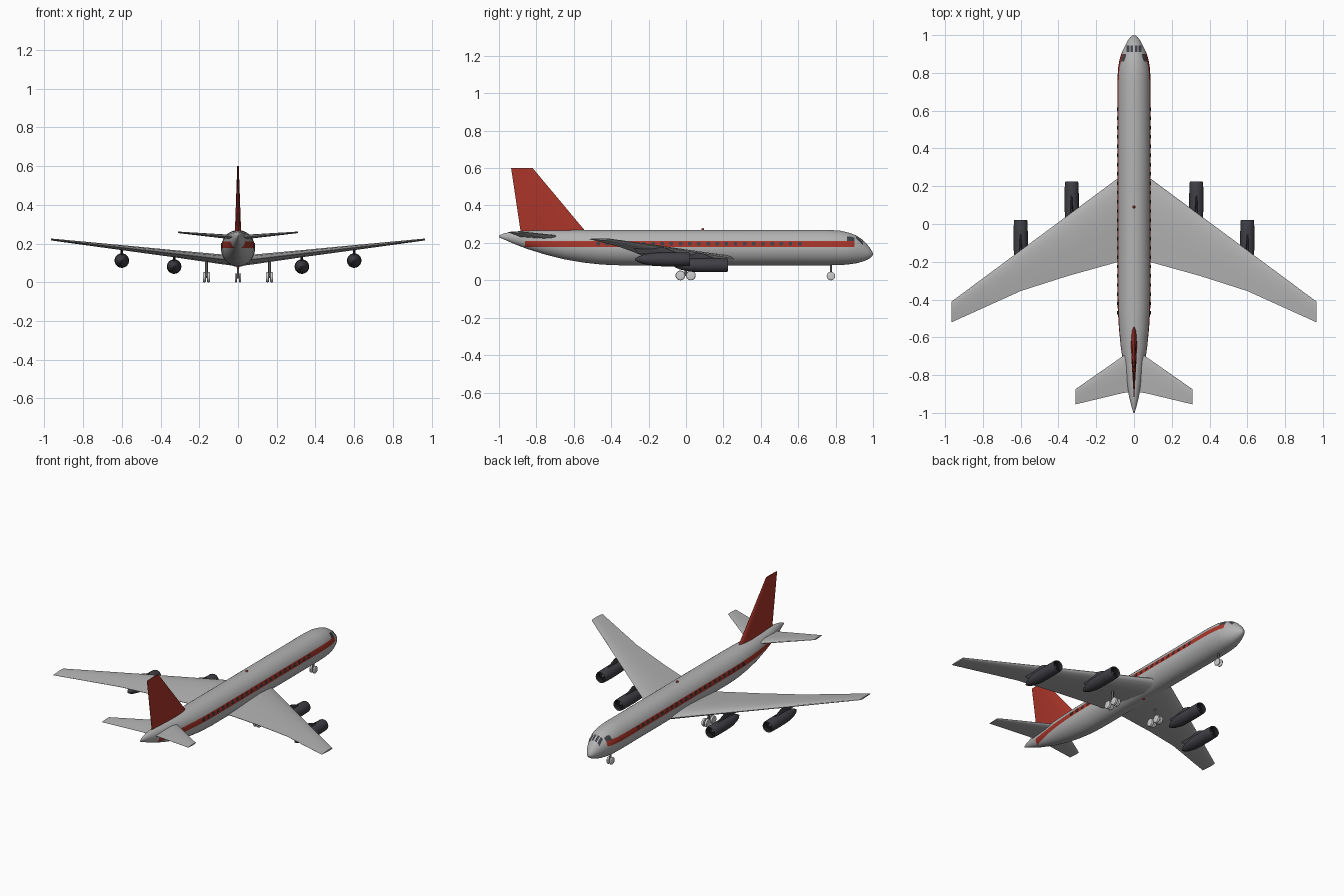
import bpy, bmesh, math
from mathutils import Vector, Matrix

if "Cube" in bpy.data.objects:
    bpy.data.objects.remove(bpy.data.objects["Cube"])

def mat(name, r, g, b):
    m = bpy.data.materials.new(name)
    m.diffuse_color = (r, g, b, 1)
    m.use_nodes = True
    m.node_tree.nodes["Principled BSDF"].inputs["Base Color"].default_value = m.diffuse_color
    return m

GREY = mat("body_grey", 0.45, 0.45, 0.45)
RED = mat("stripe_red", 0.40, 0.035, 0.022)
GLASS = mat("window_dark", 0.05, 0.055, 0.065)
DARK = mat("engine_dark", 0.05, 0.05, 0.06)
BLACK = mat("inlet_black", 0.012, 0.012, 0.014)
STRUT = mat("strut_grey", 0.12, 0.12, 0.12)
WHEEL = mat("wheel_light", 0.62, 0.62, 0.62)

def finish(name, bm, mats, angle=35, mirror=False):
    bmesh.ops.recalc_face_normals(bm, faces=bm.faces)
    me = bpy.data.meshes.new(name)
    bm.to_mesh(me)
    bm.free()
    for m in mats:
        me.materials.append(m)
    ob = bpy.data.objects.new(name, me)
    bpy.context.collection.objects.link(ob)
    if mirror:
        ob.modifiers.new("mirror", 'MIRROR')
    bpy.ops.object.select_all(action='DESELECT')
    ob.select_set(True)
    bpy.context.view_layer.objects.active = ob
    bpy.ops.object.shade_smooth_by_angle(angle=math.radians(angle))
    return ob

def loft(bm, rings):
    """Skin closed rings of points and cap both ends."""
    vs = [[bm.verts.new(p) for p in r] for r in rings]
    n = len(vs[0])
    for a, b in zip(vs, vs[1:]):
        for i in range(n):
            bm.faces.new((a[i], a[(i + 1) % n], b[(i + 1) % n], b[i]))
    bm.faces.new(vs[0])
    bm.faces.new(vs[-1])

# ---- fuselage: y, half width, top, bottom
STATIONS = [(-1, .003, .240, .230), (-.97, .012, .252, .217), (-.92, .025, .261, .195),
            (-.85, .039, .265, .168), (-.75, .055, .267, .137), (-.65, .070, .269, .112),
            (-.55, .080, .270, .095), (-.45, .086, .270, .084), (-.35, .088, .270, .080),
            (.2, .088, .270, .080), (.75, .088, .270, .080), (.82, .085, .266, .081),
            (.87, .077, .255, .085), (.91, .064, .240, .091), (.945, .047, .216, .100),
            (.97, .034, .190, .110), (.988, .021, .167, .121), (.997, .010, .151, .131),
            (1, .002, .142, .138)]
N = 48
bm = bmesh.new()
loft(bm, [[(w * math.cos(2 * math.pi * i / N), y,
            (t + b) / 2 + (t - b) / 2 * math.sin(2 * math.pi * i / N)) for i in range(N)]
          for y, w, t, b in STATIONS])

def cut(co, no, keep):
    faces = [f for f in bm.faces if keep(f.calc_center_median())]
    geom = set(faces)
    for f in faces:
        geom.update(f.edges)
        geom.update(f.verts)
    bmesh.ops.bisect_plane(bm, geom=list(geom), plane_co=co, plane_no=no, dist=1e-6)

# cut the outlines of stripe and cockpit panes, then colour by position
for y in (-.86, .86, .90, .945):
    cut((0, y, 0), (0, 1, 0), lambda c: True)
for z in (.178, .211):
    cut((0, 0, z), (0, 0, 1), lambda c: -.86 < c.y < .91)
for z in (.209, .235):
    cut((0, 0, z), (0, 0, 1), lambda c: .86 < c.y < .90)
for x in (.005, .019, .025, .040):
    for s in (-1, 1):
        cut((s * x, 0, 0), (1, 0, 0), lambda c: .91 < c.y < .945 and c.z > .18)
for f in bm.faces:
    c = f.calc_center_median()
    x = abs(c.x)
    if -.86 < c.y < .90 and .178 < c.z < .211:
        f.material_index = 1
    if .86 < c.y < .90 and .209 < c.z < .235 and x > .04:
        f.material_index = 2
    if .91 < c.y < .945 and c.z > .19 and (.005 < x < .019 or .025 < x < .040):
        f.material_index = 2
finish("fuselage", bm, [GREY, RED, GLASS], 40)

# ---- cabin windows: thin plates on the stripe
bm = bmesh.new()
for i in range(23):
    for s in (-1, 1):
        m = (Matrix.Translation((s * .0858, -.47 + i * .049, .195))
             @ Matrix.Rotation(-s * math.radians(11), 4, 'Y')
             @ Matrix.Diagonal((.004, .018, .017, 1)))
        bmesh.ops.create_cube(bm, size=1, matrix=m)
finish("cabin_windows", bm, [GLASS])

# ---- aerofoil surfaces: sections are (span, lead y, trail y, offset, half thickness)
HALF = [(.015, .3), (.06, .6), (.15, .85), (.32, 1), (.6, .72), (1, .06)]
FOIL = [(0, 0)] + HALF + [(t, -h) for t, h in reversed(HALF)]

def surface(name, sections, place, material, mirror=True):
    bm = bmesh.new()
    loft(bm, [[place(sp, le + (te - le) * t, off + th * h) for t, h in FOIL]
              for sp, le, te, off, th in sections])
    return finish(name, bm, [material], 30, mirror)

flat = lambda sp, y, o: (sp, y, o)
surface("wings", [(.03, .283, -.185, .112, .026), (.088, .240, -.202, .119, .025),
                  (.35, .046, -.275, .150, .018), (.60, -.139, -.355, .179, .013),
                  (.965, -.410, -.520, .221, .005)], flat, GREY)
surface("tailplanes", [(.01, -.665, -.888, .232, .011), (.06, -.70, -.895, .236, .011),
                       (.31, -.875, -.955, .258, .004)], flat, GREY)
surface("tail_fin", [(.235, -.510, -.882, 0, .016), (.265, -.540, -.885, 0, .016),
                     (.60, -.820, -.935, 0, .004)],
        lambda sp, y, o: (o, y, sp), RED, False)

# ---- engines: revolved pods with pylons
POD = [(-.030, .0005), (-.030, .028), (-.004, .031), (0, .0335), (-.008, .036), (-.06, .0375),
       (-.14, .0375), (-.20, .035), (-.25, .025), (-.275, .016), (-.295, .004)]
SPIN = [(-.010, .0005), (-.017, .006), (-.030, .011)]
for label, x, y, z, wing_z in (("inner", .33, .225, .081, .148), ("outer", .60, .022, .112, .179)):
    bm = bmesh.new()
    for prof in (POD, SPIN):
        loft(bm, [[(x + r * math.cos(2 * math.pi * i / 28), y + dy,
                    z + r * math.sin(2 * math.pi * i / 28)) for i in range(28)]
                  for dy, r in prof])
    bm.normal_update()
    for f in bm.faces:
        c = f.calc_center_median()
        d = math.hypot(c.x - x, c.z - z)
        if -.031 < c.y - y < -.003 and d < .0325 and not (c.y - y > -.025 and d < .012):
            f.material_index = 1
    finish(label + "_engines", bm, [DARK, BLACK], 35, True)
    surface(label + "_pylons", [(z + .028, y - .05, y - .27, x, .006),
                                (wing_z - .002, y - .14, y - .31, x, .006)],
            lambda sp, yy, o: (o, yy, sp), DARK)

# ---- landing gear
def rod(bm, a, b, r, seg=16):
    a, b = Vector(a), Vector(b)
    m = Matrix.Translation((a + b) / 2) @ (b - a).to_track_quat('Z', 'Y').to_matrix().to_4x4()
    bmesh.ops.create_cone(bm, cap_ends=True, segments=seg, radius1=r, radius2=r,
                          depth=(b - a).length, matrix=m)

def wheel(bm, x, y, r, w):
    # tyre with rounded shoulders
    prof = [(-.5, .72), (-.42, .92), (-.2, 1), (.2, 1), (.42, .92), (.5, .72)]
    loft(bm, [[(x + w * u, y + r * k * math.cos(2 * math.pi * i / 24),
                r + r * k * math.sin(2 * math.pi * i / 24)) for i in range(24)] for u, k in prof])

bm = bmesh.new()
for y in (-.030, .026):
    for x in (.152, .174):
        wheel(bm, x, y, .026, .016)
finish("main_wheels", bm, [WHEEL], 45, True)
bm = bmesh.new()
rod(bm, (.163, -.002, .026), (.163, -.002, .125), .007)
rod(bm, (.163, -.030, .026), (.163, .026, .026), .004)
for y in (-.030, .026):
    rod(bm, (.150, y, .026), (.176, y, .026), .004)
finish("main_struts", bm, [STRUT], 35, True)

bm = bmesh.new()
wheel(bm, .0105, .775, .023, .011)
finish("nose_wheels", bm, [WHEEL], 45, True)
bm = bmesh.new()
rod(bm, (0, .775, .023), (0, .775, .10), .006)
rod(bm, (-.013, .775, .023), (.013, .775, .023), .004)
finish("nose_strut", bm, [STRUT])

# ---- beacons above and below the cabin
bm = bmesh.new()
for z in (.272, .078):
    bmesh.ops.create_uvsphere(bm, u_segments=12, v_segments=8, radius=.007,
                              matrix=Matrix.Translation((0, .09, z)))
finish("beacons", bm, [RED], 60)
